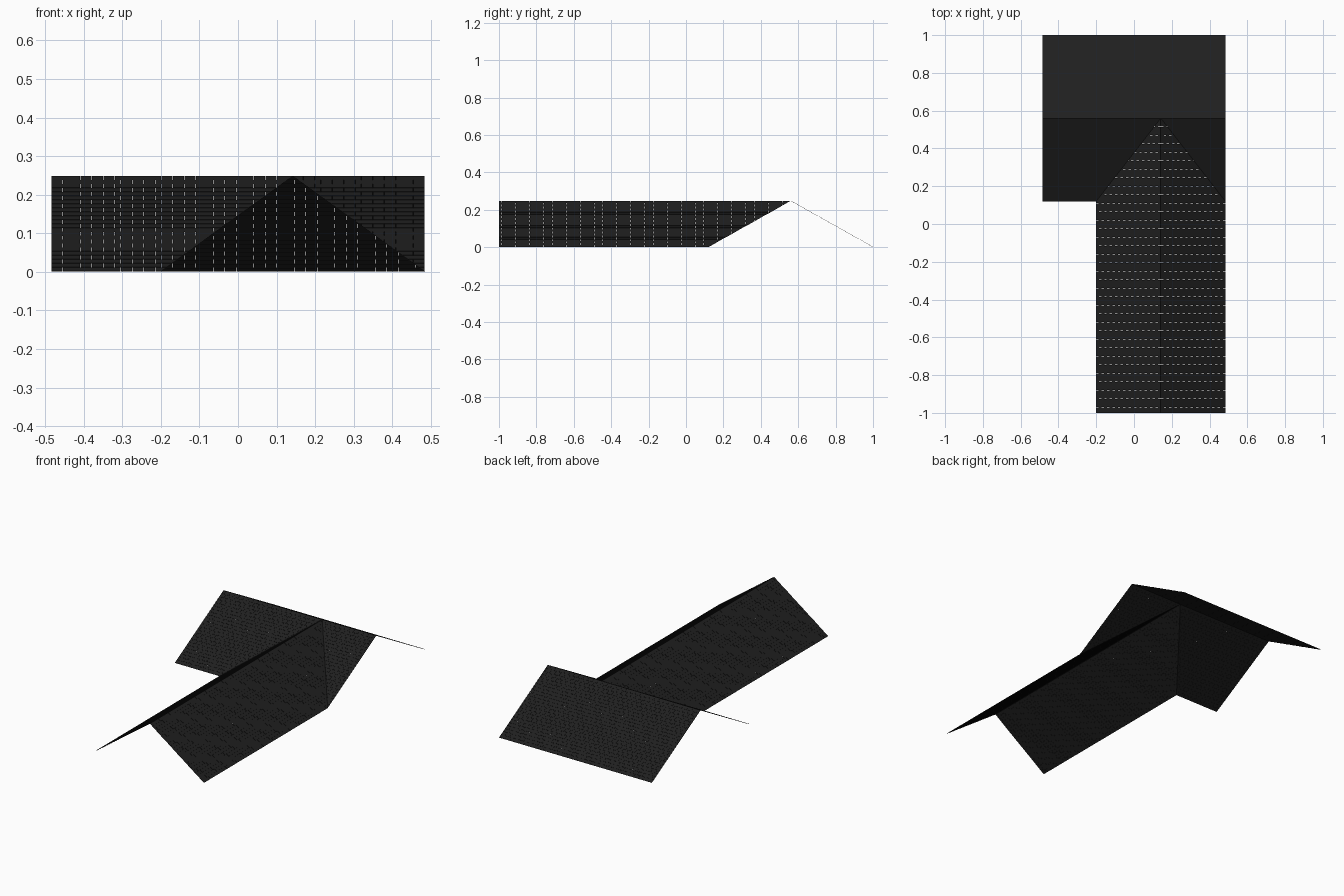
import bpy, bmesh
from mathutils import Vector

if "Cube" in bpy.data.objects:
    bpy.data.objects.remove(bpy.data.objects["Cube"])

# Key lines of the roof
X, RIDGE_X, WING_L = 0.484, 0.142, -0.2      # half width, wing ridge, wing left eave
BACK, RIDGE_Y, FRONT = 1.0, 0.56, 0.12       # main eaves and ridge
H = 0.247                                    # ridge height
ROWS, TILE, GAP, THICK = 24, 0.03, 0.0006, 0.0012

slate = bpy.data.materials.new("dark_slate")
slate.diffuse_color = (0.014, 0.014, 0.014, 1)
slate.use_nodes = True
slate.node_tree.nodes["Principled BSDF"].inputs["Base Color"].default_value = slate.diffuse_color


def slope(name, start, end, top, cuts=()):
    """Tile one slope: eave from start to end, 'top' is the ridge point above start.
    cuts are (point, normal) pairs; geometry on the normal side is removed."""
    start, end, top = Vector(start), Vector(end), Vector(top)
    u = (end - start).normalized()
    v = top - start
    n = u.cross(v).normalized()
    if n.z < 0:
        n = -n
    length = (end - start).length
    bm = bmesh.new()
    for r in range(ROWS):
        v0, v1 = r / ROWS, (r + 1) / ROWS
        a = -TILE / 2 if r % 2 else 0.0
        while a < length:
            # staggered thin tile, butt end slightly raised
            u0, u1 = max(a, 0), min(a + TILE - GAP, length)
            a += TILE
            if u1 - u0 < 0.002:
                continue
            ring = [(u0, v0, .001), (u1, v0, .001), (u1, v1, 0), (u0, v1, 0)]
            low = [bm.verts.new(start + u * p + v * q + n * w) for p, q, w in ring]
            high = [bm.verts.new(start + u * p + v * q + n * (w + THICK)) for p, q, w in ring]
            bm.faces.new(low)
            bm.faces.new(high)
            for i in range(4):
                j = (i + 1) % 4
                bm.faces.new((low[i], low[j], high[j], high[i]))
    for co, no in cuts:
        res = bmesh.ops.bisect_plane(bm, geom=bm.verts[:] + bm.edges[:] + bm.faces[:],
                                     plane_co=co, plane_no=no, clear_outer=True)
        edges = [g for g in res["geom_cut"] if isinstance(g, bmesh.types.BMEdge)]
        bmesh.ops.holes_fill(bm, edges=edges, sides=8)
    bmesh.ops.recalc_face_normals(bm, faces=bm.faces[:])
    mesh = bpy.data.meshes.new(name)
    bm.to_mesh(mesh)
    bm.free()
    mesh.materials.append(slate)
    bpy.context.collection.objects.link(bpy.data.objects.new(name, mesh))


# Valleys run from the wing's inner eave corners up to where the ridges meet
apex = Vector((RIDGE_X, RIDGE_Y, 0))
d = RIDGE_Y - FRONT
w = X - RIDGE_X
left_n = Vector((d, -w, 0))     # points from left valley toward the wing
right_n = Vector((-d, -w, 0))   # points from right valley toward the wing

# Main roof
slope("main_back_slope", (-X, BACK, 0), (X, BACK, 0), (-X, RIDGE_Y, H))
mid = (apex, Vector((1, 0, 0)))
slope("main_front_slope_left", (-X, FRONT, 0), (RIDGE_X, FRONT, 0), (-X, RIDGE_Y, H),
      [(apex, left_n)])
slope("main_front_slope_right", (X, FRONT, 0), (RIDGE_X, FRONT, 0), (X, RIDGE_Y, H),
      [(apex, right_n)])

# Front wing
slope("wing_left_slope", (WING_L, -1, 0), (WING_L, RIDGE_Y, 0), (RIDGE_X, -1, H),
      [(apex, -left_n)])
slope("wing_right_slope", (X, -1, 0), (X, RIDGE_Y, 0), (RIDGE_X, -1, H),
      [(apex, -right_n)])
